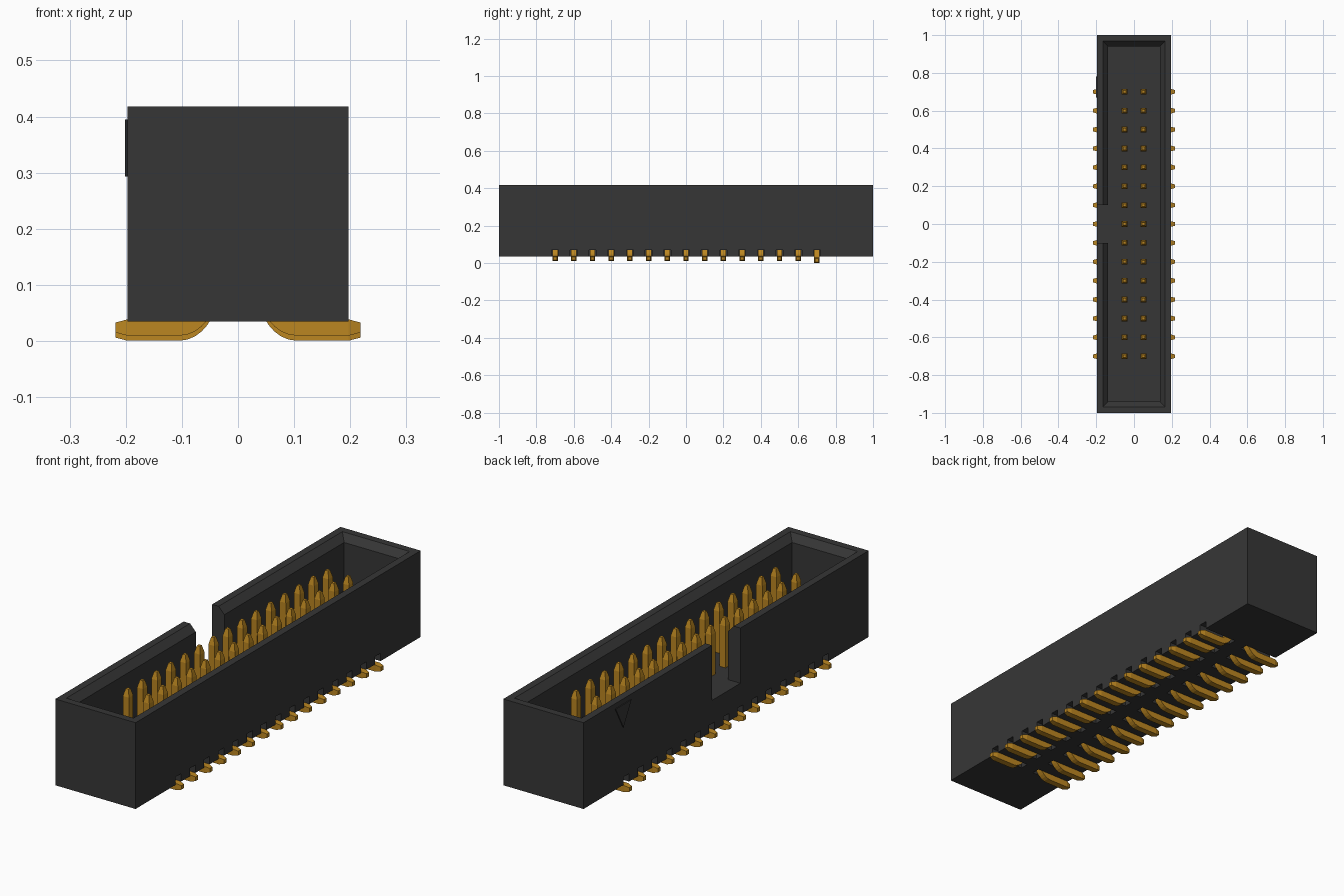
import bpy, bmesh, math
from mathutils import Vector

cube = bpy.data.objects.get("Cube")
if cube:
    bpy.data.objects.remove(cube, do_unlink=True)


def material(name, color):
    m = bpy.data.materials.new(name)
    m.use_nodes = True
    m.diffuse_color = (*color, 1)
    m.node_tree.nodes["Principled BSDF"].inputs["Base Color"].default_value = (*color, 1)
    return m


black = material("black plastic", (0.037, 0.037, 0.037))
gold = material("gold metal", (0.5, 0.24, 0.015))


def finish(name, bm, mat):
    bmesh.ops.recalc_face_normals(bm, faces=bm.faces)
    mesh = bpy.data.meshes.new(name)
    bm.to_mesh(mesh)
    bm.free()
    mesh.materials.append(mat)
    ob = bpy.data.objects.new(name, mesh)
    bpy.context.collection.objects.link(ob)
    return ob


def loft(bm, rings):
    """Skin a stack of equal vertex rings and cap both ends."""
    loops = [[bm.verts.new(p) for p in ring] for ring in rings]
    for a, b in zip(loops, loops[1:]):
        for i in range(len(a)):
            j = (i + 1) % len(a)
            bm.faces.new((a[i], a[j], b[j], b[i]))
    bm.faces.new(loops[0])
    bm.faces.new(loops[-1])


def rect(x0, x1, y0, y1, z):
    return [(x0, y0, z), (x1, y0, z), (x1, y1, z), (x0, y1, z)]


def box(bm, x0, x1, y0, y1, z0, z1):
    loft(bm, [rect(x0, x1, y0, y1, z) for z in (z0, z1)])


W, BASE, FLOOR, TOP = 0.197, 0.035, 0.173, 0.418
PITCH, COUNT = 0.1, 15
pin_ys = [(i - COUNT // 2) * PITCH for i in range(COUNT)]

# Housing block
bm = bmesh.new()
box(bm, -W, W, -1, 1, BASE, TOP)
housing = finish("housing", bm, black)

# Cutter for the open well, with a chamfered rim
well = bmesh.new()
rim, wall = 0.032, 0.06
loft(well, [rect(t - W, W - t, t - 1, 1 - t, z) for t, z in
            ((wall, FLOOR), (wall, TOP - 0.03), (rim, TOP), (rim, TOP + 0.1))])

# Cutter for the keying notch in one long wall
notch = bmesh.new()
box(notch, -W - 0.1, -0.1, -PITCH, PITCH, FLOOR, TOP + 0.1)

# Cutter for the underside channels, one for each pin
channels = bmesh.new()
for y in pin_ys:
    for x0, x1 in ((0.032, 0.3), (-0.3, -0.032)):
        box(channels, x0, x1, y - 0.019, y + 0.019, 0, 0.07)

cutters = []
for name, bm in (("well_cutter", well), ("notch_cutter", notch), ("channel_cutter", channels)):
    cutter = finish(name, bm, black)
    cutter.hide_render = True
    mod = housing.modifiers.new(name, "BOOLEAN")
    mod.operation, mod.solver, mod.object = "DIFFERENCE", "EXACT", cutter
    cutters.append(cutter)

# Bake the cuts and drop the cutters
graph = bpy.context.evaluated_depsgraph_get()
cut_mesh = bpy.data.meshes.new_from_object(housing.evaluated_get(graph))
housing.modifiers.clear()
housing.data = cut_mesh
for cutter in cutters:
    bpy.data.objects.remove(cutter, do_unlink=True)

# Raised triangle marking the first pin
bm = bmesh.new()
outline = [(0.67, 0.395), (0.78, 0.395), (0.725, 0.293)]
loft(bm, [[(x, y, z) for y, z in outline] for x in (-W - 0.004, -W + 0.002)])
finish("pin_one_marker", bm, black)

# Pin centre line: pointed post, bend, pointed foot; each entry is (x, z, half thickness)
path = [(0.05, 0.39, 0.007), (0.05, 0.358, 0.015)]
for k in range(9):
    t = math.radians(90 * k / 8)
    path.append((0.105 - 0.055 * math.cos(t), 0.1 - 0.076 * math.sin(t), 0.0145))
path += [(0.197, 0.024, 0.0145), (0.218, 0.024, 0.009)]


def pin(bm, side, y, drop):
    rings = []
    for i, (x, z, h) in enumerate(path):
        a, b = path[max(i - 1, 0)], path[min(i + 1, len(path) - 1)]
        d = Vector((b[0] - a[0], b[1] - a[1])).normalized()
        nx, nz = -d.y * h, d.x * h
        rings.append([(side * (x + s * nx), y + q * h, z + s * nz - drop)
                      for s, q in ((-1, -1), (1, -1), (1, 1), (-1, 1))])
    loft(bm, rings)


# Two mirrored rows; the last pair sits slightly lower
for name, side in (("left_pins", 1), ("right_pins", -1)):
    bm = bmesh.new()
    for i, y in enumerate(pin_ys):
        pin(bm, side, y, 0.009 if i == COUNT - 1 else 0)
    finish(name, bm, gold)
